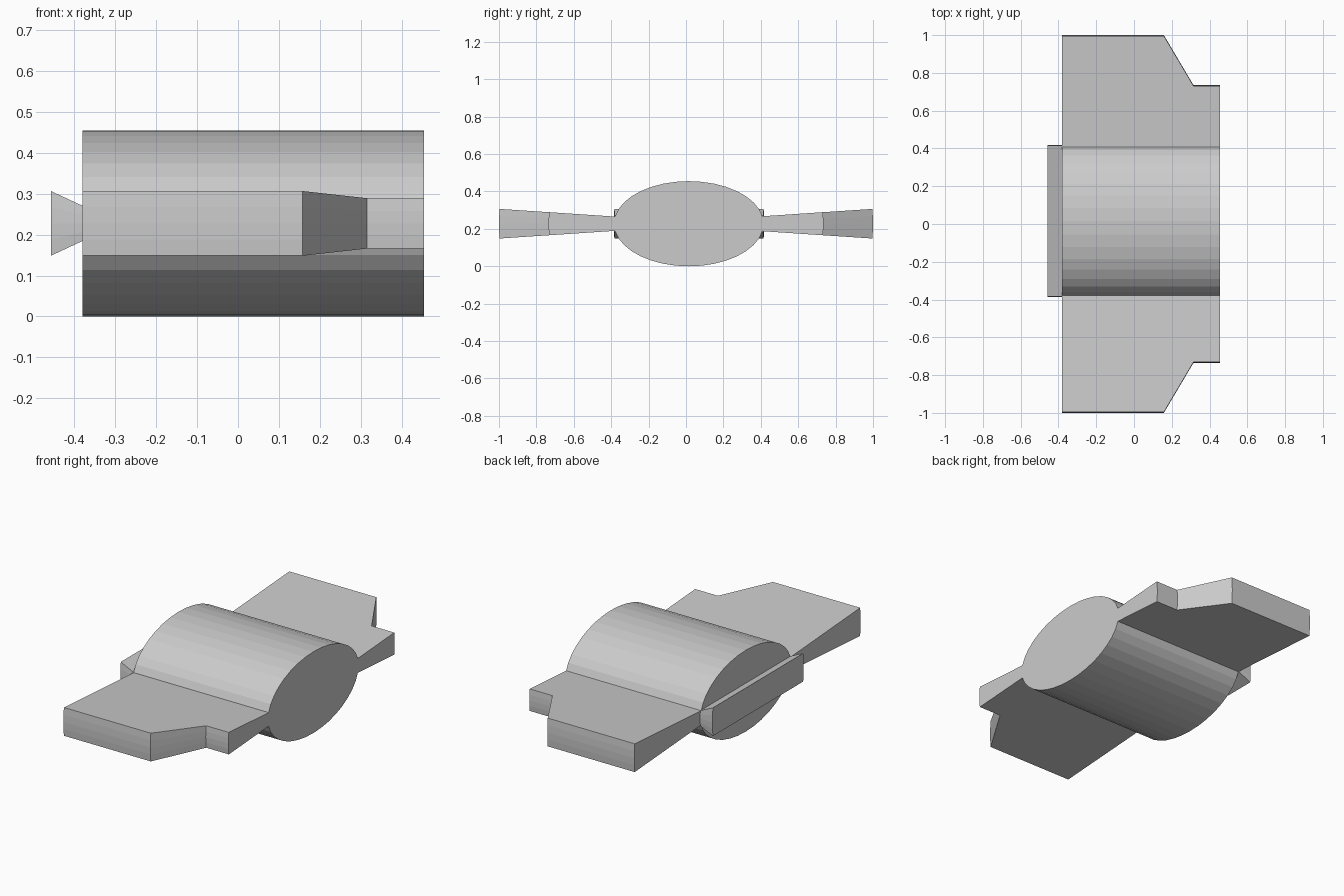
import bpy
import math

if "Cube" in bpy.data.objects:
    bpy.data.objects.remove(bpy.data.objects["Cube"])

ZC = 0.2275            # height of the centre line
YC = 0.015             # body centre in y
X0, X1 = -0.38, 0.455  # body ends
BULGE = 0.004          # slight outward curve of the tips


def mesh_object(name, verts, faces):
    mesh = bpy.data.meshes.new(name)
    mesh.from_pydata(verts, [], faces)
    mesh.update()
    obj = bpy.data.objects.new(name, mesh)
    bpy.context.collection.objects.link(obj)
    return obj


def skin(name, rings, flip=False):
    """Join equal closed rings and cap both ends."""
    n = len(rings[0])
    verts = [v for r in rings for v in r]
    faces = [tuple(reversed(range(n))),
             tuple(range((len(rings) - 1) * n, len(rings) * n))]
    for k in range(len(rings) - 1):
        for i in range(n):
            j = (i + 1) % n
            faces.append((k * n + i, k * n + j, (k + 1) * n + j, (k + 1) * n + i))
    if flip:
        faces = [tuple(reversed(f)) for f in faces]
    return mesh_object(name, verts, faces)


# Oval body running along x
SIDES = 36
ring = [(YC + 0.4 * math.cos(2 * math.pi * i / SIDES),
         ZC + ZC * math.sin(2 * math.pi * i / SIDES)) for i in range(SIDES)]
skin("body", [[(x, y, z) for y, z in ring] for x in (X0, X1)])


# Wings: stepped outline, thickening toward the curved tips
def wing(name, side):
    root = 0.37 + side * YC
    outline = [(X0, root), (X1, root), (X1, 0.735), (0.315, 0.735),
               (0.158, 1.0), (X0, 1.0)]
    levels = []
    for k in range(5):
        t = k / 2 - 1
        level = []
        for x, y in outline:
            half = 0.079 - 0.066 * (1 - y)
            yy = y - BULGE * t * t if y > 0.5 else y
            level.append((x, side * yy, ZC + t * half))
        levels.append(level)
    skin(name, levels, flip=side < 0)


wing("wing_back", 1)
wing("wing_front", -1)

# Flared lip on the left end, with the same curved tips
levels = []
for k in range(5):
    t = k / 2 - 1
    b = BULGE * t * t
    y0, y1 = YC - 0.402 + b, YC + 0.404 - b
    levels.append([(-0.457, y0, ZC + t * 0.079), (X0, y0, ZC + t * 0.043),
                   (X0, y1, ZC + t * 0.043), (-0.457, y1, ZC + t * 0.079)])
skin("end_lip", levels)
